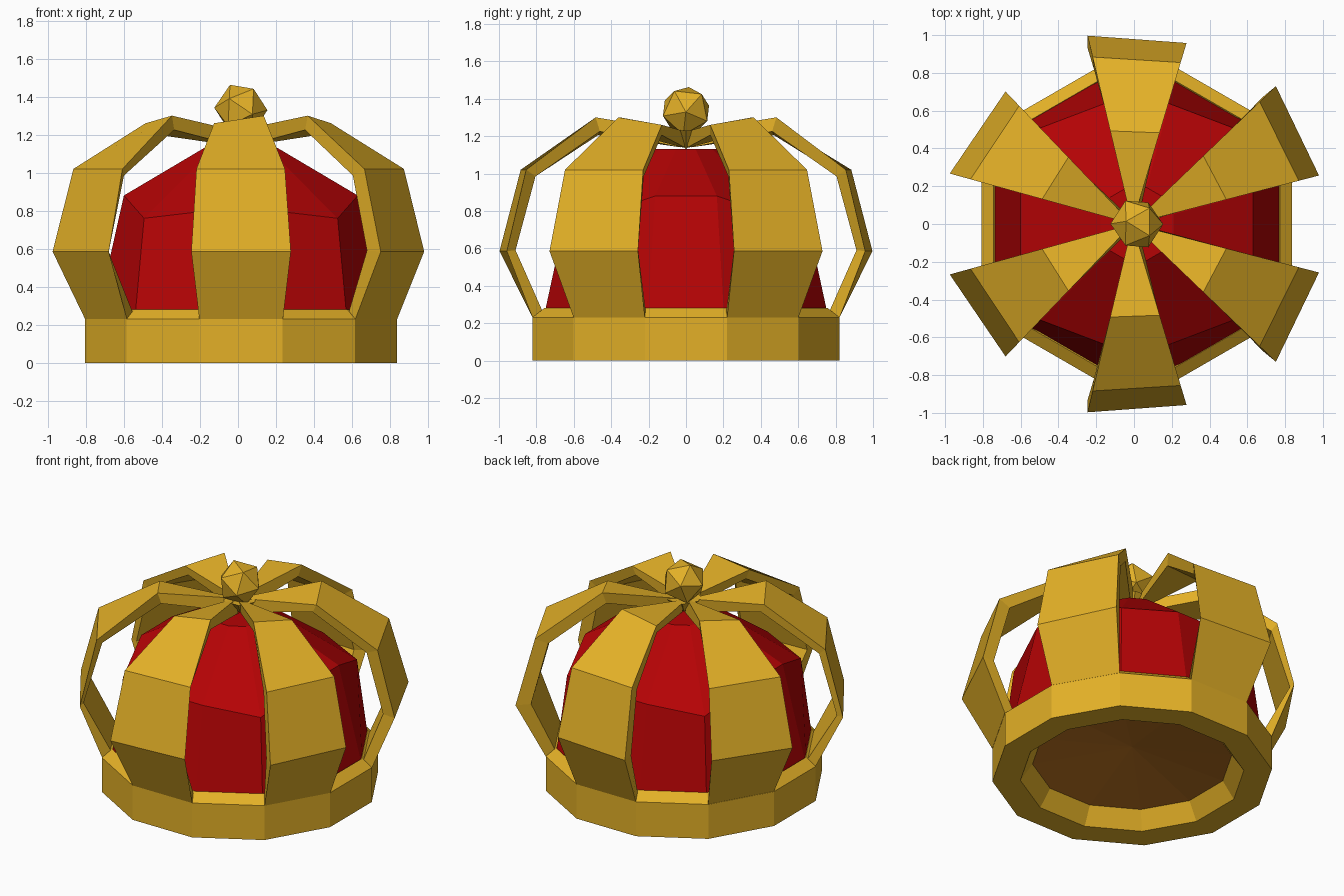
import bpy
from math import cos, sin, radians
from mathutils import Euler

if "Cube" in bpy.data.objects:
    bpy.data.objects.remove(bpy.data.objects["Cube"])

CX = 0.015  # small sideways offset of the crown axis


def material(name, rgb):
    m = bpy.data.materials.new(name)
    m.diffuse_color = (*rgb, 1)
    m.use_nodes = True
    m.node_tree.nodes["Principled BSDF"].inputs["Base Color"].default_value = m.diffuse_color
    return m


GOLD = material("gold", (0.77, 0.435, 0.02))
RED = material("red velvet", (0.46, 0.001, 0.0015))
BROWN = material("brown lining", (0.50, 0.17, 0.015))


def polar(r, deg, z, cx=CX):
    a = radians(deg)
    return (cx + r * cos(a), r * sin(a), z)


def build(name, verts, faces, mat):
    me = bpy.data.meshes.new(name)
    me.from_pydata(verts, [], faces)
    me.materials.append(mat)
    ob = bpy.data.objects.new(name, me)
    bpy.context.collection.objects.link(ob)
    return ob


ANGLES = [15 + 30 * k for k in range(12)]


def bridge(rings):
    # Quads between stacked 12-sided rings, listed from outside-bottom up
    return [(i * 12 + k, i * 12 + (k + 1) % 12, (i + 1) * 12 + (k + 1) % 12, (i + 1) * 12 + k)
            for i in range(rings - 1) for k in range(12)]


# Base band: inner lip, outer wall and sloping top edge
profile = [(0.60, 0.12), (0.68, 0), (0.85, 0), (0.85, 0.23), (0.785, 0.28), (0.75, 0.24)]
build("base_band", [polar(r, a, z) for r, z in profile for a in ANGLES],
      bridge(len(profile)), GOLD)

# Shallow lining that closes the underside, meeting the lip of the band
build("lining", [polar(0.61, a, 0.11) for a in ANGLES] + [(CX, 0, 0.20)],
      [(12, (k + 1) % 12, k) for k in range(12)], BROWN)

# Velvet cap: shoulder ring is slightly uneven, top is flat
shoulder = {15: (0.637, 0.88), 45: (0.72, 0.76), 75: (0.66, 0.80)}


def shoulder_at(a):
    f = min(a % 180, 180 - a % 180)
    return polar(shoulder[f][0], a, shoulder[f][1])


cap = [polar(0.79, a, 0.22) for a in ANGLES]
cap += [shoulder_at(a) for a in ANGLES]
cap += [polar(0.2, a, 1.13) for a in ANGLES]
build("velvet_cap", cap, bridge(3) + [tuple(range(24, 36))], RED)

# Six arched straps: wedge-shaped in plan, the two edges differ a little in radius and height
# Each section: radius, height, radius difference, height difference
OUTER = [(0.85, 0.23, 0, 0), (1.012, 0.585, 0.02, 0), (0.90, 1.02, 0.015, 0),
         (0.505, 1.28, 0.005, 0.02), (0.03, 1.225, 0, 0)]
INNER = [(0.785, 0.25, 0, 0), (0.95, 0.59, 0.01, 0), (0.84, 0.985, 0.01, 0),
         (0.48, 1.215, 0.005, 0.01), (0.03, 1.14, 0, 0)]
INNER_CX = [CX, -0.01, -0.005, 0.005, CX]  # the inside sits slightly to one side


def fold(a):
    b = a % 360
    return 360 - b if b > 180 else b


def edge_sign(a):
    # Alternating long and short corners, mirrored front to back
    return 1 if round((fold(a) - 15) / 30) % 2 else -1


def height_sign(a):
    return 1 if round(fold(a)) in (45, 75, 135) else -1


for n in range(6):
    mid = 30 + 60 * n
    verts = []
    for o, i, icx in zip(OUTER, INNER, INNER_CX):
        for (r, z, d, h), cx, slim in ((o, CX + (o[0] - 0.8) * 0.03, 0), (i, icx, 0.8)):
            for side in (-1, 1):
                a = mid + 15 * side
                verts.append(polar(r + d * edge_sign(a), a - slim * side, z + h * height_sign(a), cx))
    # Per section: 0 outer right, 1 outer left, 2 inner right, 3 inner left
    faces = [(0, 2, 3, 1), (16, 17, 19, 18)]
    for s in range(0, 16, 4):
        for p, q in ((0, 1), (1, 3), (3, 2), (2, 0)):
            faces.append((s + p, s + q, s + 4 + q, s + 4 + p))
    build(f"strap_{n + 1}", verts, faces, GOLD)

# Hub under the ball where the straps meet
build("strap_hub", [polar(0.11, 60 * k, 1.23) for k in range(6)] + [(CX, 0, 1.13), (CX, 0, 1.225)],
      [(6, (k + 1) % 6, k) for k in range(6)] + [(7, k, (k + 1) % 6) for k in range(6)], GOLD)

# Faceted ball on top
bpy.ops.mesh.primitive_ico_sphere_add(subdivisions=1, radius=0.14, location=(CX, 0, 1.335),
                                      rotation=Euler((radians(-20), radians(-15), radians(40))))
ball = bpy.context.object
ball.name = "top_ball"
ball.data.materials.append(GOLD)
